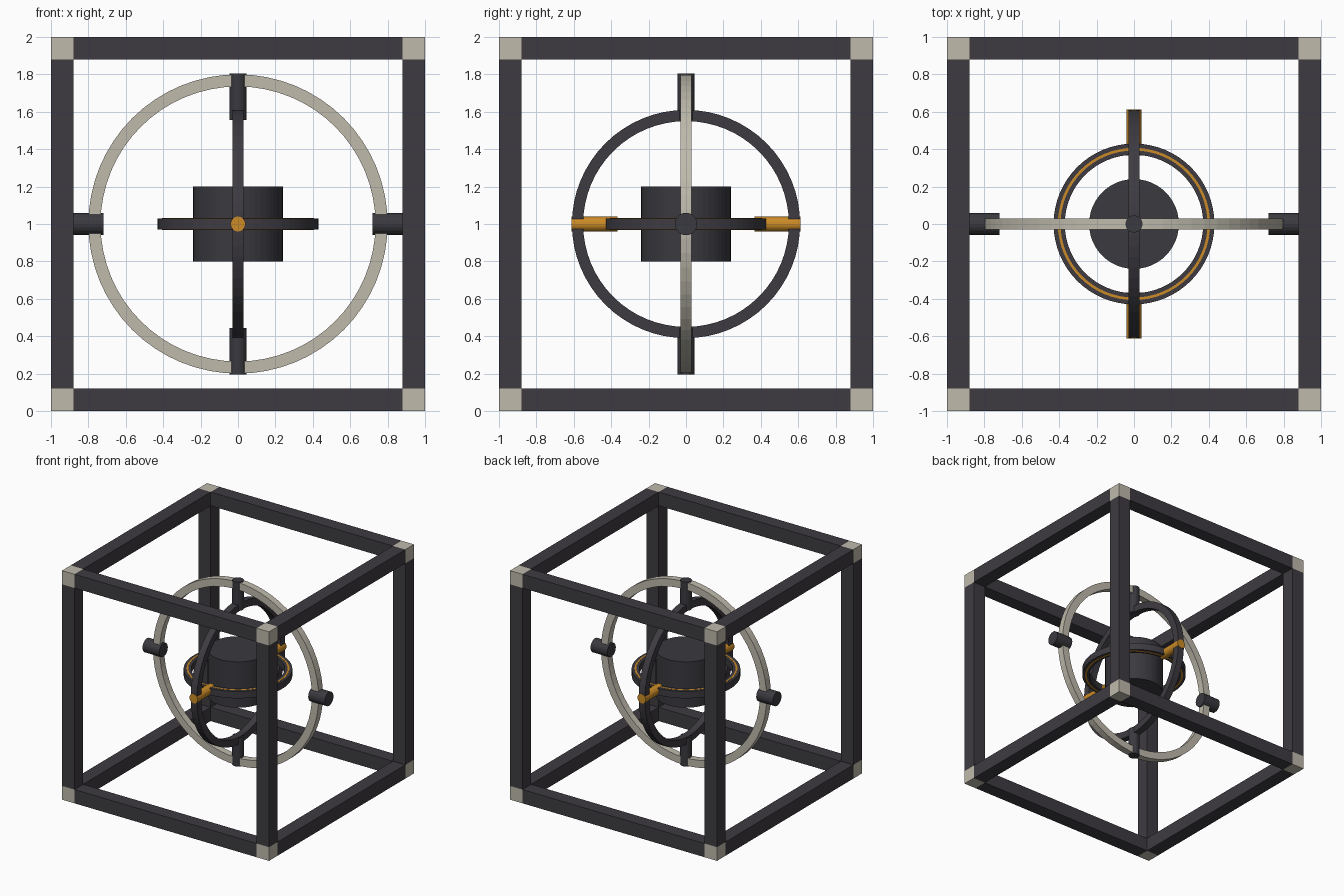
import bpy, bmesh, math
from mathutils import Matrix, Vector

if "Cube" in bpy.data.objects:
    bpy.data.objects.remove(bpy.data.objects["Cube"])


def material(name, rgb):
    m = bpy.data.materials.new(name)
    m.diffuse_color = (*rgb, 1)
    m.use_nodes = True
    m.node_tree.nodes["Principled BSDF"].inputs["Base Color"].default_value = m.diffuse_color
    return m


FRAME = material("charcoal", (0.048, 0.044, 0.053))
STEEL = material("dark_steel", (0.042, 0.042, 0.050))
BEIGE = material("warm_beige", (0.52, 0.49, 0.41))
GOLD = material("gold", (0.60, 0.26, 0.02))
CENTRE = Vector((0, 0, 1))
# Rotations that send the local z axis to x, y or z
AXES = {"x": Matrix.Rotation(math.pi / 2, 4, "Y"),
        "y": Matrix.Rotation(-math.pi / 2, 4, "X"),
        "z": Matrix.Identity(4)}


def finish(bm, name, mat, matrix):
    bmesh.ops.recalc_face_normals(bm, faces=bm.faces)
    me = bpy.data.meshes.new(name)
    bm.to_mesh(me)
    bm.free()
    me.transform(matrix)
    me.materials.append(mat)
    ob = bpy.data.objects.new(name, me)
    bpy.context.collection.objects.link(ob)
    return ob


def box(name, mat, loc, size):
    bm = bmesh.new()
    bmesh.ops.create_cube(bm, size=1)
    return finish(bm, name, mat, Matrix.Translation(loc) @ Matrix.Diagonal((*size, 1)))


def cylinder(name, mat, axis, start, end, radius, sides):
    bm = bmesh.new()
    bmesh.ops.create_cone(bm, cap_ends=True, segments=sides, radius1=radius,
                          radius2=radius, depth=end - start)
    shift = Matrix.Translation((0, 0, (start + end) / 2))
    return finish(bm, name, mat, Matrix.Translation(CENTRE) @ AXES[axis] @ shift)


def ring(name, mat, axis, outer, inner, half_width, sides=64):
    bm = bmesh.new()
    profile = [(inner, -half_width), (outer, -half_width),
               (outer, half_width), (inner, half_width)]
    loops = []
    for i in range(sides):
        a = 2 * math.pi * i / sides
        loops.append([bm.verts.new((r * math.cos(a), r * math.sin(a), z)) for r, z in profile])
    for i in range(sides):
        p, q = loops[i], loops[(i + 1) % sides]
        for k in range(4):
            j = (k + 1) % 4
            bm.faces.new((p[k], q[k], q[j], p[j]))
    return finish(bm, name, mat, Matrix.Translation(CENTRE) @ AXES[axis])


# Cube frame: twelve beams and eight corner blocks
T, C = 0.12, 0.94
for axis in range(3):
    for s in (-1, 1):
        for t in (-1, 1):
            loc = [s * C, t * C]
            loc.insert(axis, 0)
            size = [T] * 3
            size[axis] = 2 - 2 * T
            box("frame_beam", FRAME, CENTRE + Vector(loc), size)
for x in (-C, C):
    for y in (-C, C):
        for z in (-C, C):
            box("frame_corner", BEIGE, CENTRE + Vector((x, y, z)), (T, T, T))

# Three nested gimbal rings
ring("outer_ring", BEIGE, "y", 0.80, 0.735, 0.03)
ring("middle_ring", FRAME, "x", 0.61, 0.55, 0.03)
ring("inner_ring", FRAME, "z", 0.43, 0.37, 0.03)
ring("inner_ring_gold_inlay", GOLD, "z", 0.407, 0.393, 0.032)

# Pivot pins, one pair per axis
for s in (-1, 1):
    for name, mat, axis, a, b, r in (("outer_pivot", STEEL, "x", 0.72, 0.88, 0.06),
                                     ("middle_pivot", STEEL, "z", 0.555, 0.805, 0.046),
                                     ("inner_pivot", GOLD, "y", 0.365, 0.612, 0.04)):
        cylinder(name, mat, axis, min(s * a, s * b), max(s * a, s * b), r, 20)

# Central rotor drum
cylinder("rotor", STEEL, "z", -0.2, 0.2, 0.24, 48)
